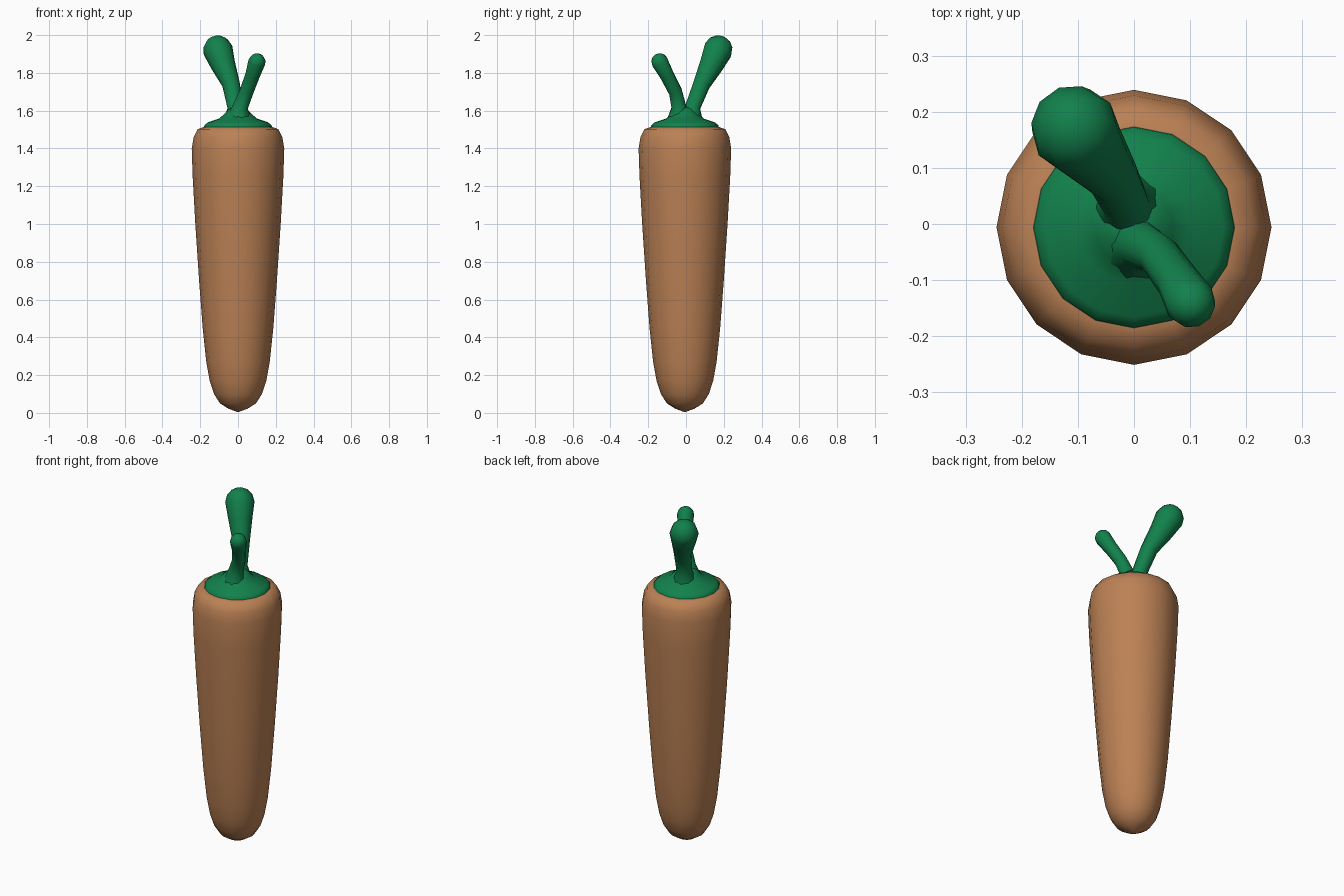
import bpy, bmesh, math
from mathutils import Vector

cube = bpy.data.objects.get("Cube")
if cube:
    bpy.data.objects.remove(cube, do_unlink=True)


def material(name, rgb):
    m = bpy.data.materials.new(name)
    m.use_nodes = True
    color = (*rgb, 1)
    m.diffuse_color = color
    bsdf = next(n for n in m.node_tree.nodes if n.type == 'BSDF_PRINCIPLED')
    bsdf.inputs["Base Color"].default_value = color
    return m


brown = material("orange brown", (0.50, 0.22, 0.09))
green = material("leaf green", (0.006, 0.22, 0.072))


def skin(name, rings, sides, mat):
    """Join rings given as (centre, axis, radius) into a closed smooth surface."""
    bm = bmesh.new()
    loops = []
    for centre, axis, radius in rings:
        turn = Vector((0, 0, 1)).rotation_difference(axis)
        angles = [math.tau * i / sides for i in range(sides)]
        loops.append([bm.verts.new(centre + turn @ Vector(
            (radius * math.cos(a), radius * math.sin(a), 0))) for a in angles])
    for low, high in zip(loops, loops[1:]):
        for i in range(sides):
            j = (i + 1) % sides
            bm.faces.new((low[i], low[j], high[j], high[i]))
    bm.faces.new(loops[0][::-1])
    bm.faces.new(loops[-1])
    bmesh.ops.recalc_face_normals(bm, faces=bm.faces)
    mesh = bpy.data.meshes.new(name)
    bm.to_mesh(mesh)
    bm.free()
    obj = bpy.data.objects.new(name, mesh)
    bpy.context.collection.objects.link(obj)
    mesh.materials.append(mat)
    bpy.ops.object.select_all(action='DESELECT')
    obj.select_set(True)
    bpy.context.view_layer.objects.active = obj
    bpy.ops.object.shade_smooth_by_angle(angle=math.radians(60))
    return obj


def lathe(name, profile, mat):
    up = Vector((0, 0, 1))
    return skin(name, [(Vector((0, -0.006, z)), up, r) for r, z in profile], 16, mat)


def stalk(name, path, radii, sides=10):
    """Sweep a tube along the path and finish it with a rounded tip."""
    pts = [Vector(p) for p in path]
    rings = []
    for i, (p, r) in enumerate(zip(pts, radii)):
        axis = (pts[min(i + 1, len(pts) - 1)] - pts[max(i - 1, 0)]).normalized()
        rings.append((p, Vector((0, 0, 1)) if i == 0 else axis, r))
    centre, axis, r = rings[-1]
    for deg in (30, 58, 80):
        a = math.radians(deg)
        rings.append((centre + axis * r * math.sin(a), axis, r * math.cos(a)))
    return skin(name, rings, sides, green)


# Tapered root with a rounded shoulder and blunt tip
lathe("root", [(0.004, 0.005), (0.05, 0.022), (0.095, 0.05), (0.127, 0.10),
               (0.150, 0.17), (0.168, 0.27), (0.187, 0.45), (0.206, 0.70),
               (0.226, 1.00), (0.240, 1.25), (0.245, 1.40), (0.235, 1.46),
               (0.214, 1.502), (0.18, 1.514)], brown)

# Leafy crown that flares out over the shoulder
lathe("crown", [(0.18, 1.510), (0.178, 1.522), (0.160, 1.538), (0.10, 1.558),
                (0.07, 1.585), (0.045, 1.612), (0.02, 1.62)], green)

# Two leaf stalks, the tall one at the back right
stalk("tall_stalk",
      [(-0.006, 0.02, 1.54), (-0.014, 0.036, 1.62), (-0.037, 0.083, 1.74),
       (-0.078, 0.133, 1.84), (-0.106, 0.169, 1.92)],
      [0.075, 0.042, 0.047, 0.065, 0.079])
stalk("short_stalk",
      [(0.004, -0.034, 1.54), (0.012, -0.038, 1.62), (0.045, -0.056, 1.70),
       (0.078, -0.102, 1.79), (0.100, -0.139, 1.858)],
      [0.075, 0.041, 0.037, 0.039, 0.046])
